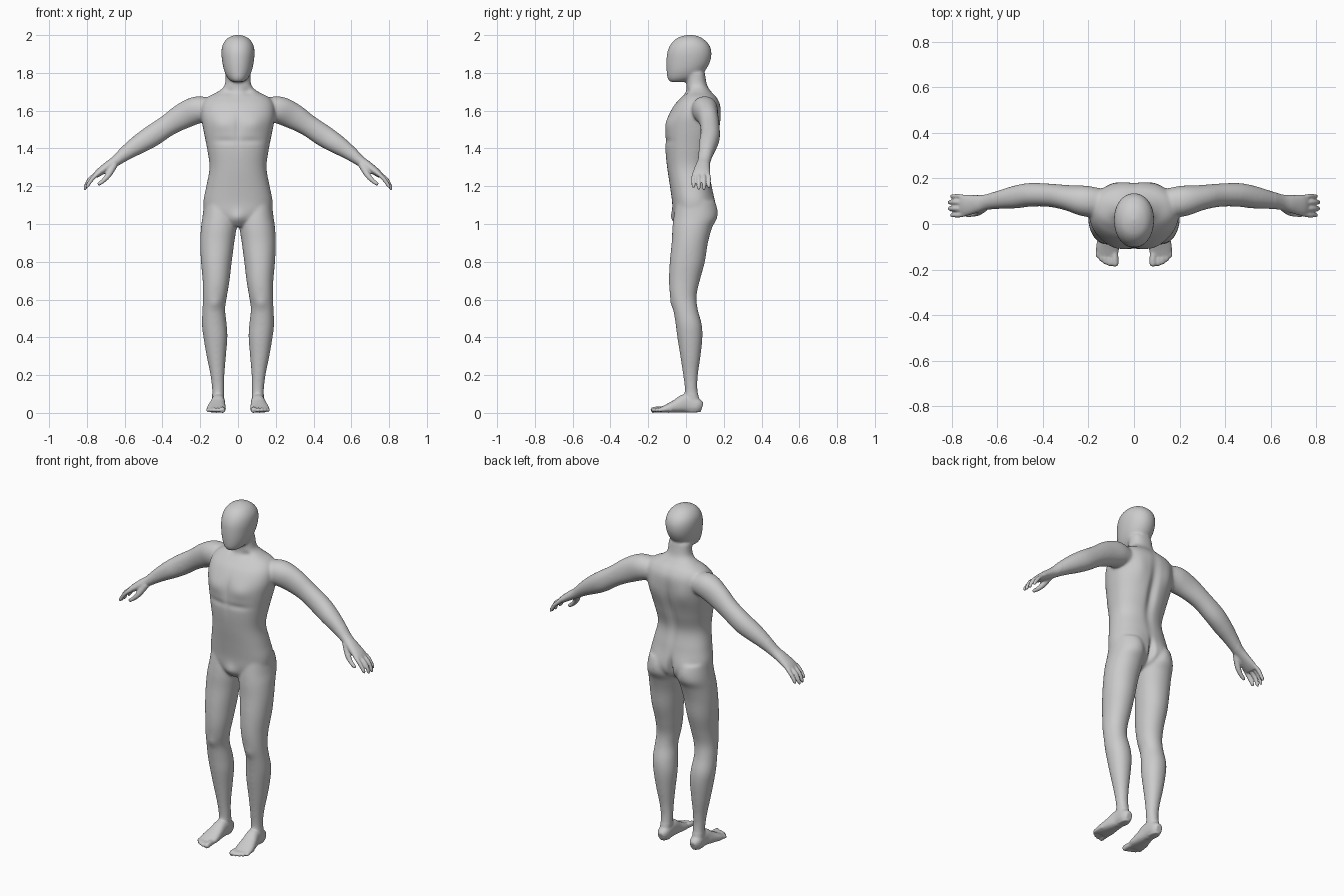
import bpy, bmesh, math
from mathutils import Vector

X, Y, Z = Vector((1, 0, 0)), Vector((0, 1, 0)), Vector((0, 0, 1))
bm = bmesh.new()


def spline(rows, steps):
    """Catmull-Rom interpolation of equal-length tuples."""
    out = []
    for i in range(len(rows) - 1):
        p = [rows[max(0, min(len(rows) - 1, i + k))] for k in (-1, 0, 1, 2)]
        for s in range(steps):
            t = s / steps
            out.append([0.5 * (2 * b + (c - a) * t + (2 * a - 5 * b + 4 * c - d) * t * t
                               + (3 * b - a - 3 * c + d) * t ** 3) for a, b, c, d in zip(*p)])
    return out + [list(rows[-1])]


def loft(rings, sides=32, power=2.0):
    """Closed skin through (centre, half axis u, half axis v) rings."""
    loops = []
    for c, u, v in rings:
        loop = []
        for k in range(sides):
            a = 2 * math.pi * k / sides
            ca, sa = math.cos(a), math.sin(a)
            f = lambda w: math.copysign(abs(w) ** (2 / power), w)
            loop.append(bm.verts.new(c + u * f(ca) + v * f(sa)))
        loops.append(loop)
    for a, b in zip(loops, loops[1:]):
        for k in range(sides):
            n = (k + 1) % sides
            bm.faces.new((a[k], a[n], b[n], b[k]))
    bm.faces.new(loops[0][::-1])
    bm.faces.new(loops[-1])


def stack(rows, power=2.0, mirror=False):
    """Horizontal rings from (z, x0, x1, y0, y1) rows."""
    for s in ((1, -1) if mirror else (1,)):
        loft([(Vector((s * (x0 + x1) / 2, (y0 + y1) / 2, z)), X * (x1 - x0) / 2, Y * (y1 - y0) / 2)
              for z, x0, x1, y0, y1 in spline(rows, 6)], 40, power)


def tube(rows, hint=Y, steps=5, sides=24, power=2.0):
    """Mirrored pair of limbs from (x, y, z, thickness, width along hint) rows."""
    pts = spline(rows, steps)
    for s in (1, -1):
        c = [Vector((s * p[0], p[1], p[2])) for p in pts]
        rings = []
        for i, p in enumerate(pts):
            t = (c[min(i + 1, len(c) - 1)] - c[max(i - 1, 0)]).normalized()
            v = t.cross(hint).normalized()
            rings.append((c[i], v * p[3], v.cross(t) * p[4]))
        loft(rings, sides, power)


# Torso and neck: z, half width, front y, back y
torso = [(0.985, .03, -.04, .06), (1.02, .11, -.062, .125), (1.06, .172, -.07, .152),
         (1.12, .183, -.074, .152), (1.20, .168, -.085, .138), (1.30, .151, -.10, .122),
         (1.40, .164, -.11, .148), (1.50, .184, -.108, .176), (1.57, .196, -.094, .184),
         (1.63, .192, -.062, .182), (1.67, .165, -.025, .163), (1.70, .108, .0, .135),
         (1.735, .071, .003, .112), (1.80, .066, .0, .10)]
stack([(z, -w, w, f, b) for z, w, f, b in torso], 2.3)

# Head
head = [(1.752, .03, -.086, .0), (1.772, .054, -.098, .06), (1.81, .073, -.103, .10),
        (1.86, .084, -.104, .128), (1.91, .088, -.099, .135), (1.95, .081, -.082, .122),
        (1.98, .06, -.054, .092), (1.995, .034, -.02, .062), (2.002, .008, .01, .03)]
stack([(z, -w, w, f, b) for z, w, f, b in head], 2.1)

# Legs: z, inner x, outer x, front y, back y
stack([(1.12, .02, .178, -.05, .145), (1.04, .008, .188, -.065, .163), (.98, .008, .196, -.072, .138),
       (.90, .02, .20, -.076, .116), (.80, .033, .196, -.086, .10), (.70, .045, .187, -.09, .073),
       (.62, .058, .185, -.084, .056), (.55, .068, .188, -.068, .062), (.47, .06, .191, -.055, .083),
       (.40, .056, .183, -.046, .087), (.30, .064, .166, -.03, .077), (.20, .072, .146, -.015, .063),
       (.12, .073, .137, -.006, .061), (.05, .075, .137, -.01, .076), (.004, .08, .13, .0, .078)],
      2.1, mirror=True)

# Feet and toes
tube([(.105, .086, .03, .022, .018), (.105, .06, .038, .038, .033), (.105, .0, .05, .05, .036),
      (.110, -.05, .036, .036, .044), (.115, -.10, .023, .023, .051), (.118, -.135, .016, .014, .046)],
     hint=X, power=2.4)
for x, y, r in ((.083, -.185, .016), (.107, -.184, .011), (.126, -.176, .011),
                (.143, -.164, .0105), (.158, -.148, .010)):
    tube([(x * .9 + .011, y + .07, .018, r, r), (x, y + .022, .017, r, r),
          (x, y + .006, .013, r * .9, r * .9), (x, y, .011, r * .5, r * .5)], hint=X, sides=12)

# Arms and palms
tube([(.13, .09, 1.605, .055, .06), (.21, .10, 1.605, .072, .068), (.29, .115, 1.572, .069, .056),
      (.37, .126, 1.523, .058, .051), (.455, .128, 1.466, .058, .052), (.52, .118, 1.425, .052, .05),
      (.58, .108, 1.385, .042, .042), (.645, .096, 1.335, .029, .034), (.69, .088, 1.305, .025, .039),
      (.735, .082, 1.273, .020, .046), (.757, .08, 1.255, .014, .043)], power=2.1)

# Fingers and thumb
for y, reach in ((.045, -.008), (.069, .002), (.093, .003), (.115, -.007)):
    o = (y - .08) * .18
    tube([(.735, y, 1.272, .011, .011), (.775 + reach, y + o, 1.245, .0115, .011),
          (.797 + reach, y + o, 1.215, .0105, .010), (.806 + reach, y + o, 1.192 - reach, .009, .009),
          (.809 + reach, y + o, 1.182 - reach, .004, .004)], sides=12)
tube([(.655, .075, 1.315, .02, .02), (.684, .052, 1.262, .016, .016), (.712, .043, 1.23, .012, .012),
      (.735, .04, 1.213, .010, .010), (.742, .04, 1.208, .005, .005)], sides=12)

# Merge every part into one skin
bmesh.ops.recalc_face_normals(bm, faces=bm.faces)
mesh = bpy.data.meshes.new("body")
bm.to_mesh(mesh)
bm.free()
body = bpy.data.objects.new("body", mesh)
bpy.context.collection.objects.link(body)
bpy.context.view_layer.objects.active = body
body.select_set(True)
mod = body.modifiers.new("merge", 'REMESH')
mod.mode, mod.voxel_size = 'VOXEL', 0.0055
bpy.ops.object.modifier_apply(modifier="merge")

# Blend the joints strongly, hands and feet only lightly
core = body.vertex_groups.new(name="core")
core.add([v.index for v in body.data.vertices if abs(v.co.x) < .62 and v.co.z > .1], 1, 'REPLACE')
for name, count, group in (("soften", 3, ""), ("blend", 22, "core")):
    mod = body.modifiers.new(name, 'SMOOTH')
    mod.factor, mod.iterations, mod.vertex_group = 0.5, count, group
    bpy.ops.object.modifier_apply(modifier=name)

# Muscle forms: centre, falloff radii, push along y (mirrored in x)
forms = [((.085, -.10, 1.53), (.06, .06, .045), -.010),   # chest
         ((.0, -.10, 1.50), (.016, .05, .09), .005),      # breastbone
         ((.07, -.11, 1.44), (.08, .05, .018), .005),     # under chest
         ((.0, .16, 1.42), (.026, .06, .17), -.018),      # spine
         ((.10, .18, 1.54), (.045, .05, .07), .008),      # shoulder blade
         ((.0, .15, 1.06), (.016, .07, .065), -.028),     # cleft
         ((.085, .15, 1.09), (.05, .06, .055), .010),     # buttock
         ((.0, -.05, 1.035), (.035, .05, .035), -.014),   # groin
         ((.12, -.07, .58), (.03, .04, .03), -.006),      # kneecap
         ((.05, .0, 1.70), (.025, .05, .02), .008)]       # collar hollow
for v in body.data.vertices:
    for c, r, push in forms:
        d = sum(((p - q) / s) ** 2 for p, q, s in zip((abs(v.co.x), v.co.y, v.co.z), c, r))
        if d < 9:
            v.co.y += push * math.exp(-d)
    v.co.z = max(v.co.z, 0)
bpy.ops.object.shade_smooth()
